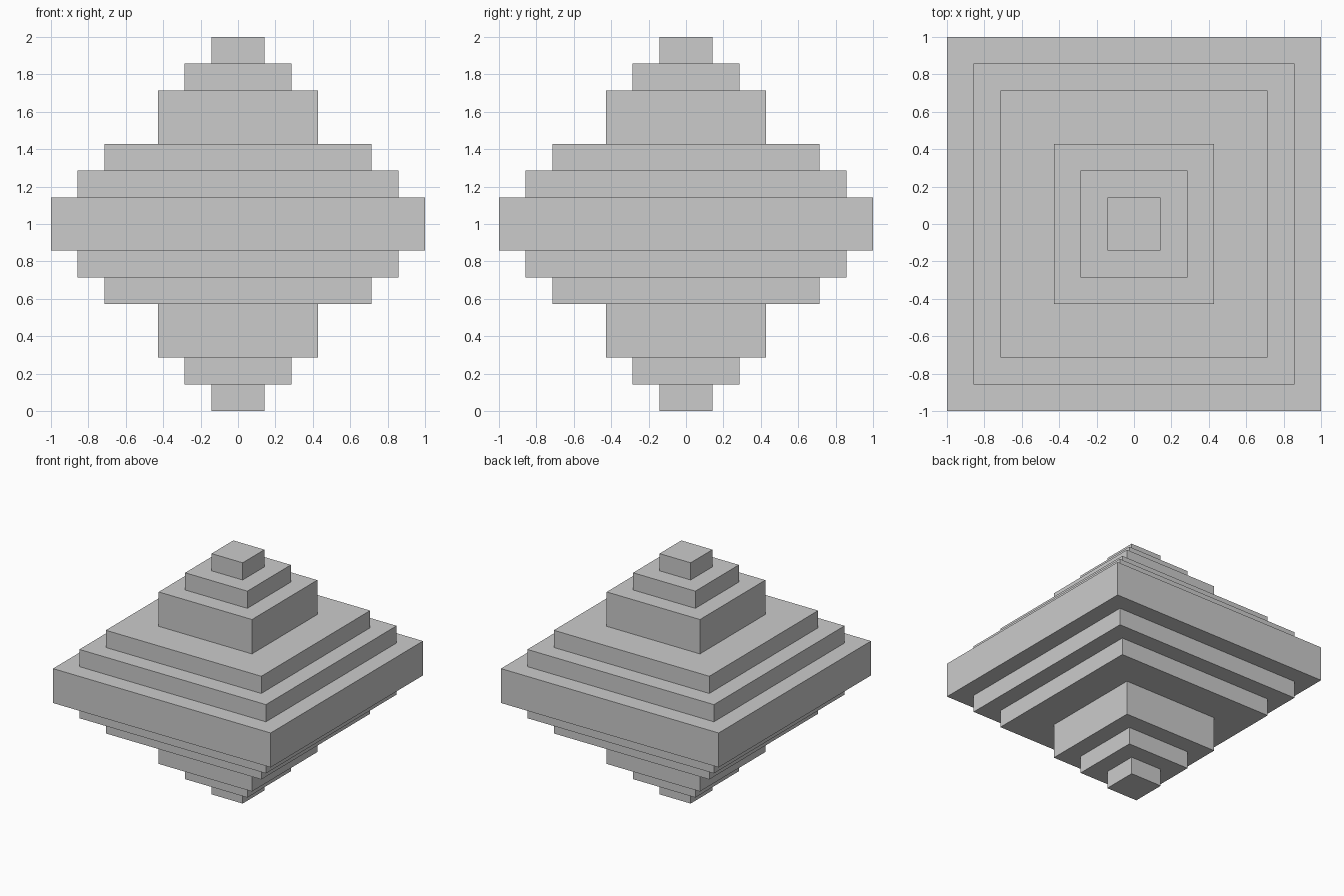
import bpy, bmesh

if "Cube" in bpy.data.objects:
    bpy.data.objects.remove(bpy.data.objects["Cube"])

U = 1 / 7  # grid unit: every step is a multiple of this

# Upper half steps: (half width, bottom height, top height) above the middle plane
steps = [(7, 0, 1), (6, 1, 2), (5, 2, 3), (3, 3, 5), (2, 5, 6), (1, 6, 7)]

# Stepped outline from bottom to top, lower half mirrored from the upper
upper = [p for w, lo, hi in steps for p in ((w, lo), (w, hi))][1:]
outline = [(w, -h) for w, h in reversed(upper)] + upper


def square_ring(bm, half, z):
    return [bm.verts.new((sx * half, sy * half, z))
            for sx, sy in ((-1, -1), (1, -1), (1, 1), (-1, 1))]


# Sweep the outline round four sides into one closed shell
bm = bmesh.new()
rings = [square_ring(bm, w * U, 1 + h * U) for w, h in outline]
for a, b in zip(rings, rings[1:]):
    for i in range(4):
        j = (i + 1) % 4
        bm.faces.new((a[i], a[j], b[j], b[i]))
bm.faces.new(rings[0][::-1])  # bottom cap
bm.faces.new(rings[-1])       # top cap
bmesh.ops.recalc_face_normals(bm, faces=bm.faces)

mesh = bpy.data.meshes.new("stepped_double_pyramid")
bm.to_mesh(mesh)
bm.free()
obj = bpy.data.objects.new("stepped_double_pyramid", mesh)
bpy.context.collection.objects.link(obj)
